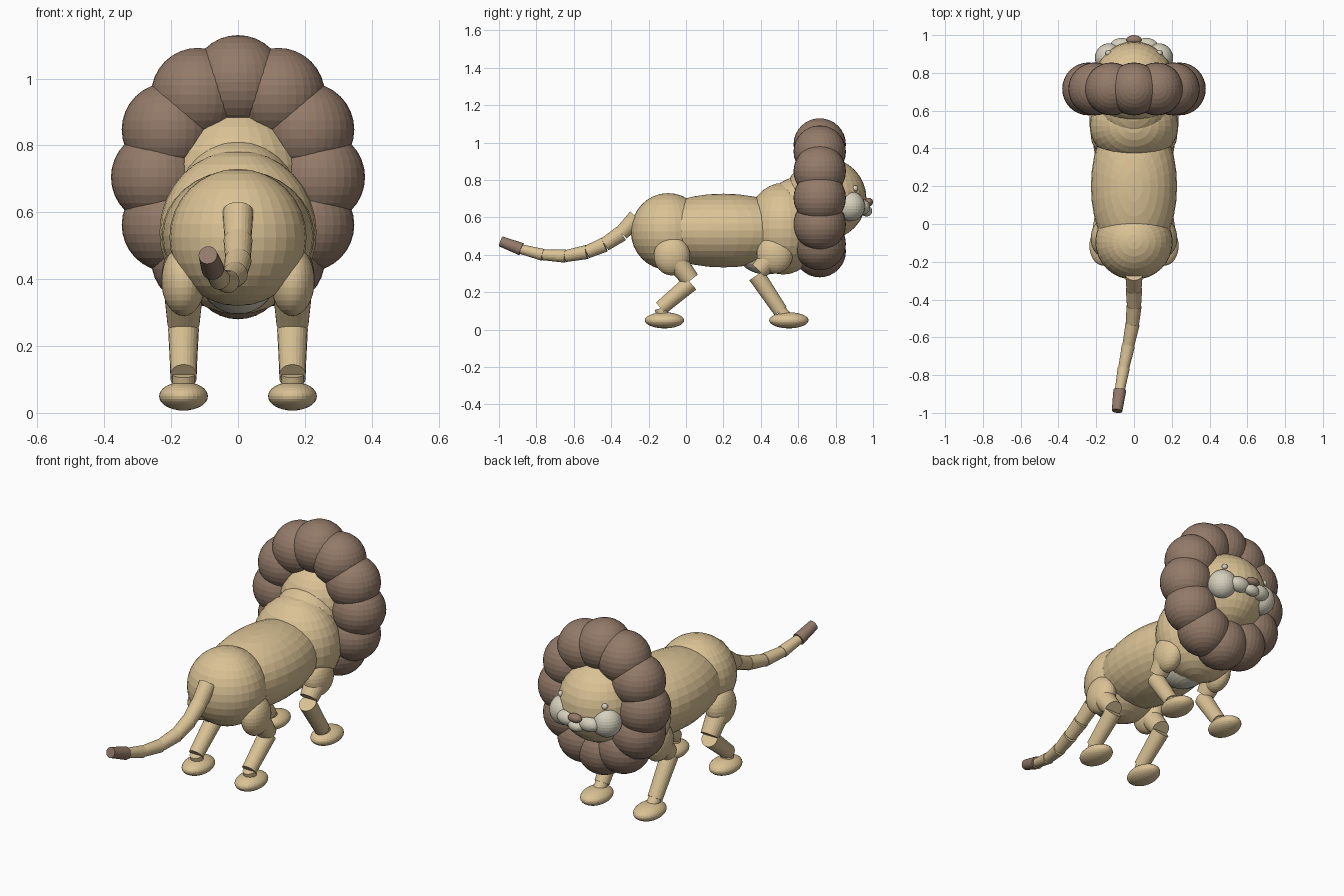
import bpy, math
from mathutils import Vector

if "Cube" in bpy.data.objects:
    bpy.data.objects.remove(bpy.data.objects["Cube"])


def material(name, rgb):
    m = bpy.data.materials.new(name)
    m.diffuse_color = (*rgb, 1)
    m.use_nodes = True
    m.node_tree.nodes["Principled BSDF"].inputs["Base Color"].default_value = m.diffuse_color
    return m


TAN = material("sandy_tan", (0.70, 0.54, 0.30))
BROWN = material("dusty_brown", (0.29, 0.195, 0.14))
CREAM = material("pale_cream", (0.67, 0.63, 0.51))


def ball(name, center, radii, mat):
    bpy.ops.mesh.primitive_uv_sphere_add(segments=32, ring_count=16, location=center)
    ob = bpy.context.object
    ob.name = name
    ob.scale = radii
    ob.data.materials.append(mat)
    return ob


def limb(name, a, b, r1, r2, mat):
    a, b = Vector(a), Vector(b)
    d = b - a
    bpy.ops.mesh.primitive_cone_add(vertices=24, radius1=r1, radius2=r2,
                                    depth=d.length, location=(a + b) / 2)
    ob = bpy.context.object
    ob.name = name
    ob.rotation_mode = 'QUATERNION'
    ob.rotation_quaternion = d.to_track_quat('Z', 'Y')
    ob.data.materials.append(mat)
    return ob


# Body and head
ball("rump", (0, -0.095, 0.525), (0.205, 0.2, 0.205), TAN)
ball("torso", (0, 0.2, 0.53), (0.228, 0.42, 0.197), TAN)
ball("chest", (0, 0.52, 0.54), (0.235, 0.2, 0.245), TAN)
ball("neck", (0, 0.62, 0.63), (0.18, 0.2, 0.19), TAN)
ball("head", (0, 0.745, 0.7), (0.215, 0.22, 0.22), TAN)
ball("chest_patch", (0, 0.43, 0.42), (0.12, 0.16, 0.125), CREAM)

# Mane: oval ring of puffs around the head
for i in range(12):
    t = i * math.pi / 6
    ball(f"mane_puff_{i}",
         (0.24 * math.sin(t), 0.715, 0.705 + 0.285 * math.cos(t)),
         (0.14, 0.14, 0.14), BROWN)

# Face
ball("nose", (0, 0.975, 0.682), (0.04, 0.025, 0.023), BROWN)
ball("chin", (0, 0.965, 0.635), (0.045, 0.03, 0.03), CREAM)
for s, side in ((-1, "left"), (1, "right")):
    ball(f"cheek_{side}", (s * 0.13, 0.88, 0.66), (0.077, 0.077, 0.08), CREAM)
    ball(f"muzzle_{side}", (s * 0.065, 0.94, 0.655), (0.062, 0.045, 0.042), CREAM)
    ball(f"eye_{side}", (s * 0.135, 0.905, 0.755), (0.016, 0.016, 0.016), CREAM)

# Legs: shoulder or hip, upper end, knee, ankle and paw, as (y, z)
LEGS = {
    "hind": ((-0.075, 0.395), (0.025, 0.265), (0.025, 0.25), (-0.135, 0.115), (-0.115, 0.05)),
    "front": ((0.475, 0.405), (0.39, 0.315), (0.377, 0.29), (0.505, 0.1), (0.55, 0.05)),
}
for which, (hip, upper, knee, ankle, paw) in LEGS.items():
    for s, side in ((-1, "left"), (1, "right")):
        x = s * 0.163
        tag = f"{which}_{side}"
        ball(f"haunch_{tag}", (x, *hip), (0.066, 0.097, 0.105), TAN)
        limb(f"upper_leg_{tag}", (x, *hip), (x, *upper), 0.062, 0.048, TAN)
        limb(f"lower_leg_{tag}", (x, *knee), (x, *ankle), 0.046, 0.039, TAN)
        limb(f"ankle_{tag}", (x, *ankle), (x, *paw), 0.033, 0.033, TAN)
        ball(f"paw_{tag}", (x, *paw), (0.073, 0.105, 0.043), TAN)

# Tail: chain of tapered links with a dark tip
PATH = [(0, -0.265, 0.6), (0, -0.345, 0.515), (0, -0.435, 0.455), (-0.008, -0.53, 0.415),
        (-0.03, -0.645, 0.393), (-0.055, -0.765, 0.4), (-0.075, -0.88, 0.43), (-0.09, -0.99, 0.472)]
n = len(PATH) - 1
for i in range(n):
    r = 0.046 - 0.0028 * i
    last = i == n - 1
    limb("tail_tip" if last else f"tail_link_{i}", PATH[i], PATH[i + 1],
         0.034 if last else r, 0.028 if last else r - 0.006, BROWN if last else TAN)
